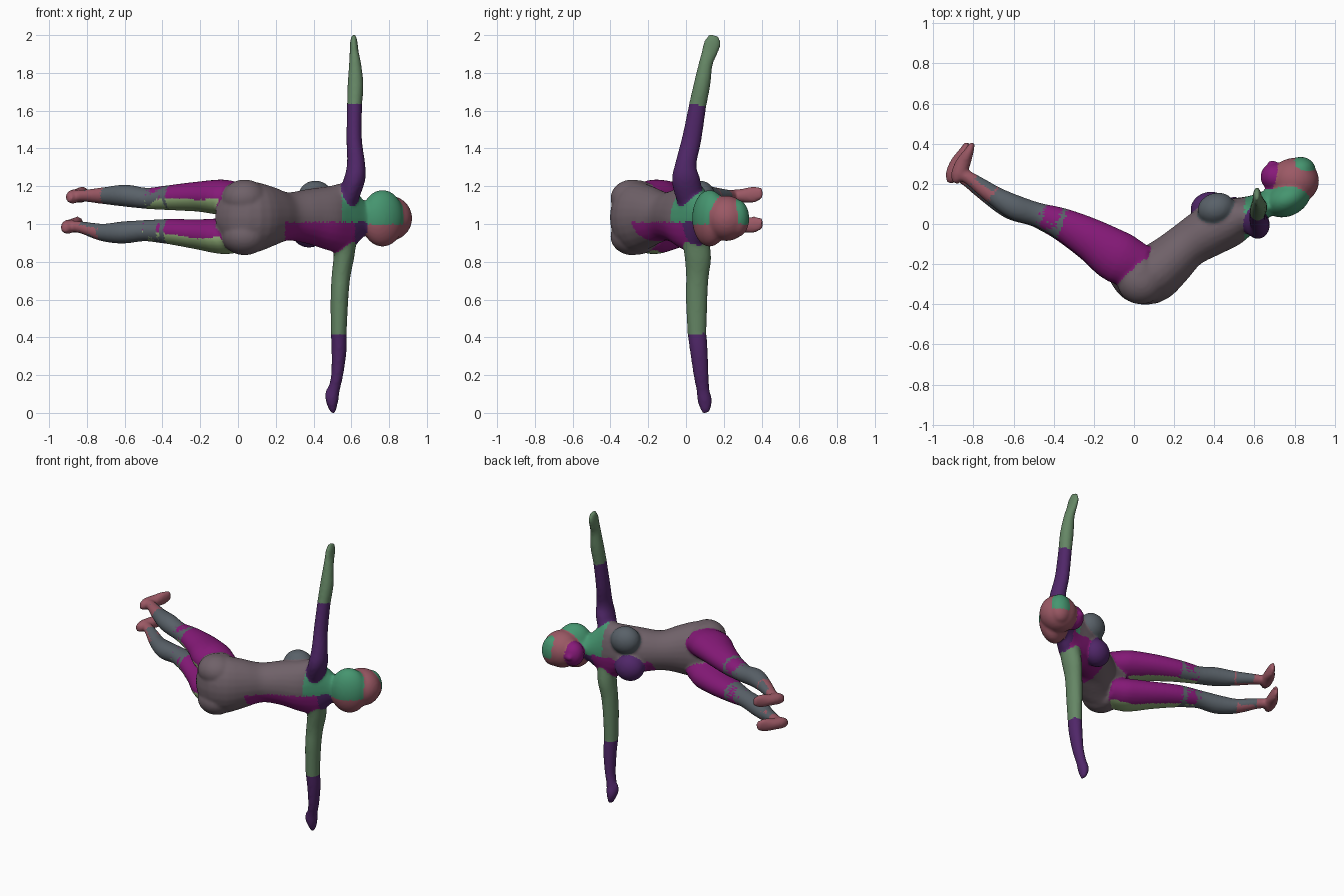
import bpy, bmesh, math
from mathutils import Vector, Matrix
from mathutils.bvhtree import BVHTree

if "Cube" in bpy.data.objects:
    bpy.data.objects.remove(bpy.data.objects["Cube"])

COLORS = {
    "mauve": (0.16, 0.12, 0.14), "magenta": (0.24, 0.01, 0.19), "lime": (0.30, 0.45, 0.20),
    "slate": (0.10, 0.12, 0.14), "pink": (0.33, 0.10, 0.13), "purple": (0.08, 0.02, 0.14),
    "green": (0.13, 0.24, 0.13), "teal": (0.06, 0.30, 0.16),
}
NAMES = list(COLORS)
X, Z = Vector((1, 0, 0)), Vector((0, 0, 1))
parts = []                      # (mesh, colour name)


def finish(bm, color):
    bmesh.ops.recalc_face_normals(bm, faces=bm.faces)
    me = bpy.data.meshes.new("part")
    bm.to_mesh(me)
    bm.free()
    parts.append((me, color))


def spline(a, b, c, d, t):
    return 0.5 * (2*b + (c - a)*t + (2*a - 5*b + 4*c - d)*t*t + (3*b - a - 3*c + d)*t**3)


def loft(sections, axis, color, sides=24, steps=4):
    """Smooth limb from (x, y, z, half width along axis, half depth) sections."""
    n, rows = len(sections), []
    for i in range(n - 1):
        q = [sections[max(0, min(n - 1, i + k))] for k in (-1, 0, 1, 2)]
        rows += [[spline(*v, s/steps) for v in zip(*q)] for s in range(steps)]
    rows.append(list(sections[-1]))
    pts = [Vector(r[:3]) for r in rows]
    bm, rings = bmesh.new(), []
    for i, r in enumerate(rows):
        tan = pts[min(i + 1, len(pts) - 1)] - pts[max(i - 1, 0)]
        deep = tan.cross(axis).normalized()
        rings.append([bm.verts.new(pts[i] + axis*r[3]*math.cos(a) + deep*r[4]*math.sin(a))
                      for a in (2*math.pi*k/sides for k in range(sides))])
    for a, b in zip(rings, rings[1:]):
        for k in range(sides):
            j = (k + 1) % sides
            bm.faces.new((a[k], a[j], b[j], b[k]))
    bm.faces.new(rings[0])
    bm.faces.new(rings[-1])
    finish(bm, color)


def ball(center, radii, color, turn=0):
    bm = bmesh.new()
    m = Matrix.Translation(center) @ Matrix.Rotation(turn, 4, 'Z') @ Matrix.Diagonal((*radii, 1))
    bmesh.ops.create_uvsphere(bm, u_segments=32, v_segments=20, radius=1, matrix=m)
    finish(bm, color)


# Torso, from the hips to the neck
loft([(-.08, -.20, 1.035, .10, .09), (0, -.24, 1.035, .19, .14), (.08, -.255, 1.035, .19, .145),
      (.17, -.19, 1.04, .16, .13), (.26, -.11, 1.04, .128, .115), (.37, -.04, 1.04, .145, .125),
      (.48, .01, 1.03, .17, .12), (.57, .052, 1.03, .185, .09), (.63, .085, 1.03, .13, .07),
      (.69, .12, 1.03, .07, .06), (.78, .17, 1.03, .06, .06)], Z, "mauve")

# Buttocks and breasts
ball((.035, -.285, 1.135), (.12, .115, .10), "mauve")
ball((.035, -.285, .935), (.12, .115, .10), "mauve")
ball((.41, .075, 1.14), (.095, .08, .09), "slate", .3)
ball((.375, .08, .965), (.095, .08, .09), "purple", .3)

# Head, jaw and hair
ball((.80, .215, 1.03), (.122, .115, .12), "pink")
ball((.70, .235, 1.03), (.07, .07, .08), "magenta", .2)
ball((.69, .302, 1.03), (.025, .016, .018), "magenta")
ball((.765, .125, 1.03), (.12, .085, .15), "teal", .45)
ball((.83, .27, 1.03), (.075, .065, .10), "teal")

# Legs: shared path, each with its own heights
LEG = [(.05, -.21, .08, .10), (-.07, -.17, .095, .13), (-.21, -.08, .08, .106),
       (-.36, 0, .067, .08), (-.48, .045, .056, .06), (-.60, .083, .059, .062),
       (-.71, .145, .046, .048), (-.81, .215, .033, .036), (-.87, .25, .030, .03)]
FOOT = [(-.905, .205, .022, .015), (-.89, .24, .036, .036), (-.865, .30, .037, .038),
        (-.835, .36, .044, .024), (-.815, .405, .028, .012)]
for heights, dx in (((1.125, 1.14, 1.145, 1.14, 1.135, 1.15, 1.15, 1.15, 1.15), .012),
                    ((.94, .935, .945, .96, .965, .955, .955, .98, .99), -.015)):
    leg = [(x + dx*min(1, abs(x)), y, z, w, d) for (x, y, w, d), z in zip(LEG, heights)]
    loft(leg[:5], Z, "magenta")
    loft(leg[3:8], Z, "slate")
    loft(leg[6:], Z, "pink")
    loft([(x + dx, y, heights[-1] + .012*(i - 2)/2, w, d)
          for i, (x, y, w, d) in enumerate(FOOT)], Z, "pink")

# Raised arm
raised = [(.57, .03, 1.11, .06, .07), (.615, 0, 1.23, .058, .075), (.625, 0, 1.32, .048, .056),
          (.615, .03, 1.45, .041, .052), (.617, .062, 1.63, .040, .046), (.622, .085, 1.74, .042, .044),
          (.62, .105, 1.85, .032, .037), (.615, .125, 1.91, .024, .042), (.613, .14, 1.96, .020, .045),
          (.613, .145, 2.0, .012, .025)]
loft(raised[:5], X, "purple")
loft(raised[4:], X, "green")

# Lowered arm
lowered = [(.57, .05, .93, .06, .07), (.56, .063, .82, .055, .07), (.545, .06, .72, .050, .060),
           (.537, .056, .60, .047, .057), (.533, .058, .42, .042, .050), (.535, .068, .33, .040, .047),
           (.525, .08, .20, .032, .040), (.507, .09, .12, .032, .034), (.498, .1, .06, .032, .038),
           (.503, .105, 0, .012, .020)]
loft(lowered[:5], X, "green")
loft(lowered[4:], X, "purple")
ball((.48, .085, .09), (.02, .02, .045), "purple")

# Fuse all parts into one smooth skin
bm = bmesh.new()
for me, _ in parts:
    bm.from_mesh(me)
skin = bpy.data.meshes.new("body")
bm.to_mesh(skin)
bm.free()
body = bpy.data.objects.new("body", skin)
bpy.context.collection.objects.link(body)
remesh = body.modifiers.new("fuse", 'REMESH')
remesh.mode, remesh.voxel_size = 'VOXEL', .01
soft = body.modifiers.new("soften", 'SMOOTH')
soft.factor, soft.iterations = .5, 5
fused = bpy.data.meshes.new_from_object(body.evaluated_get(bpy.context.evaluated_depsgraph_get()))
body.modifiers.clear()
body.data = fused
fused.materials.clear()
for name, rgb in COLORS.items():
    mat = bpy.data.materials.new(name)
    mat.diffuse_color = (*rgb, 1)
    mat.use_nodes = True
    mat.node_tree.nodes["Principled BSDF"].inputs["Base Color"].default_value = mat.diffuse_color
    fused.materials.append(mat)

# Colour each face from the nearest part, with two-tone thighs and back
trees = []
for me, color in parts:
    b = bmesh.new()
    b.from_mesh(me)
    trees.append((BVHTree.FromBMesh(b), color))
    b.free()
for p in fused.polygons:
    c, n = p.center, p.normal
    best = min(((t.find_nearest(c)[3], col) for t, col in trees), key=lambda v: v[0])[1]
    if best == "magenta" and c.x < .1 and n.dot(Vector((0, -.6, -.8))) > .6:
        best = "lime"
    elif best == "mauve" and c.x > .25 and c.z < 1.01:
        best = "magenta" if c.x < .62 else "purple"
    elif best == "mauve" and c.x > .55:
        best = "teal"
    elif best == "teal" and c.z < 1.0:
        best = "pink"
    p.material_index = NAMES.index(best)
    p.use_smooth = True
for me, _ in parts:
    bpy.data.meshes.remove(me)
